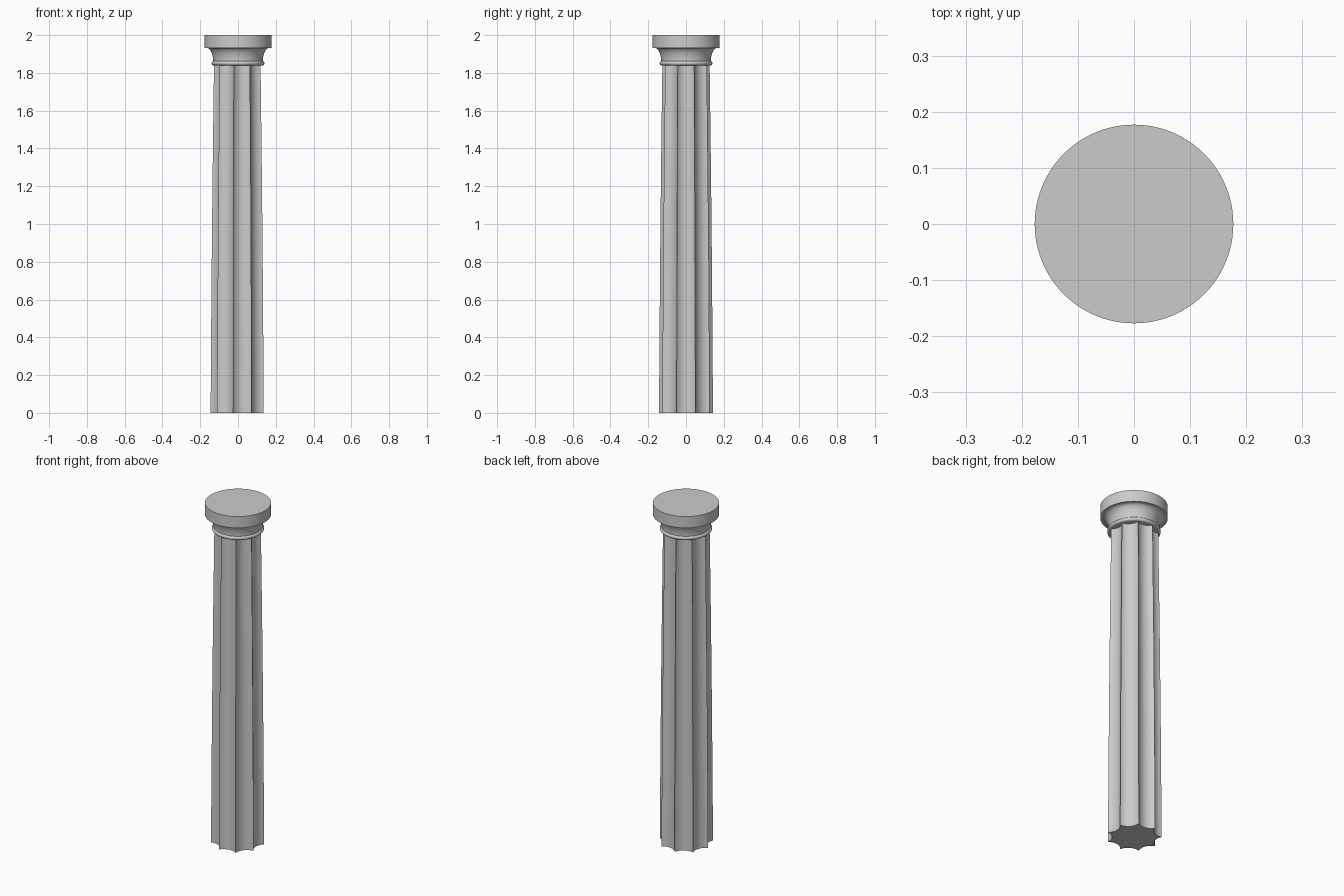
import bpy, bmesh, math

if "Cube" in bpy.data.objects:
    bpy.data.objects.remove(bpy.data.objects["Cube"])


def skin_rings(name, rings):
    """Join equal-length rings of points into a capped solid."""
    bm = bmesh.new()
    loops = [[bm.verts.new(p) for p in ring] for ring in rings]
    n = len(loops[0])
    for low, high in zip(loops, loops[1:]):
        for i in range(n):
            j = (i + 1) % n
            bm.faces.new((low[i], low[j], high[j], high[i]))
    bm.faces.new(loops[0][::-1])
    bm.faces.new(loops[-1])
    bmesh.ops.recalc_face_normals(bm, faces=bm.faces)
    mesh = bpy.data.meshes.new(name)
    bm.to_mesh(mesh)
    bm.free()
    obj = bpy.data.objects.new(name, mesh)
    bpy.context.collection.objects.link(obj)
    bpy.ops.object.select_all(action='DESELECT')
    obj.select_set(True)
    bpy.context.view_layer.objects.active = obj
    bpy.ops.object.shade_smooth_by_angle(angle=math.radians(30))
    return obj


def lathe(name, profile, n=96):
    """Revolve (radius, z) points around the z axis."""
    angles = [2 * math.pi * i / n for i in range(n)]
    return skin_rings(name, [[(r * math.cos(a), r * math.sin(a), z) for a in angles]
                             for r, z in profile])


# Fluted cross-section of unit radius: nine concave arcs with sharp ridges
FLUTES, STEPS, DEPTH = 9, 10, 0.145
half = math.pi / FLUTES
chord, mid = math.sin(half), math.cos(half)
arc_r = (chord ** 2 + DEPTH ** 2) / (2 * DEPTH)
sweep = math.asin(chord / arc_r)
centre = mid - DEPTH + arc_r
section = []
for k in range(FLUTES):
    turn = math.pi + (2 * k + 1) * half
    for s in range(STEPS):
        t = sweep * (2 * s / STEPS - 1)
        x, y = centre - arc_r * math.cos(t), arc_r * math.sin(t)
        section.append((x * math.cos(turn) - y * math.sin(turn),
                        x * math.sin(turn) + y * math.cos(turn)))

# Shaft, tapering with a slight swell
SHAFT_TOP = 1.85
shaft = []
for i in range(9):
    u = i / 8
    r = 0.145 - 0.018 * u + 0.002 * math.sin(math.pi * u)
    shaft.append([(x * r, y * r, SHAFT_TOP * u) for x, y in section])
skin_rings("shaft", shaft)

# Rounded collar ring at the top of the shaft
lathe("collar_ring", [(0.129 + 0.011 * math.cos(a), 1.851 + 0.011 * math.sin(a))
                      for a in [math.pi * (i / 12 - 0.5) for i in range(13)]])

# Concave flared neck under the top slab
lathe("flared_neck", [(0.165 - 0.034 * math.cos(a), 1.857 + 0.075 * math.sin(a))
                      for a in [math.pi / 2 * i / 12 for i in range(13)]])

# Round top slab
lathe("top_slab", [(0.177, 1.932), (0.177, 2.0)])
